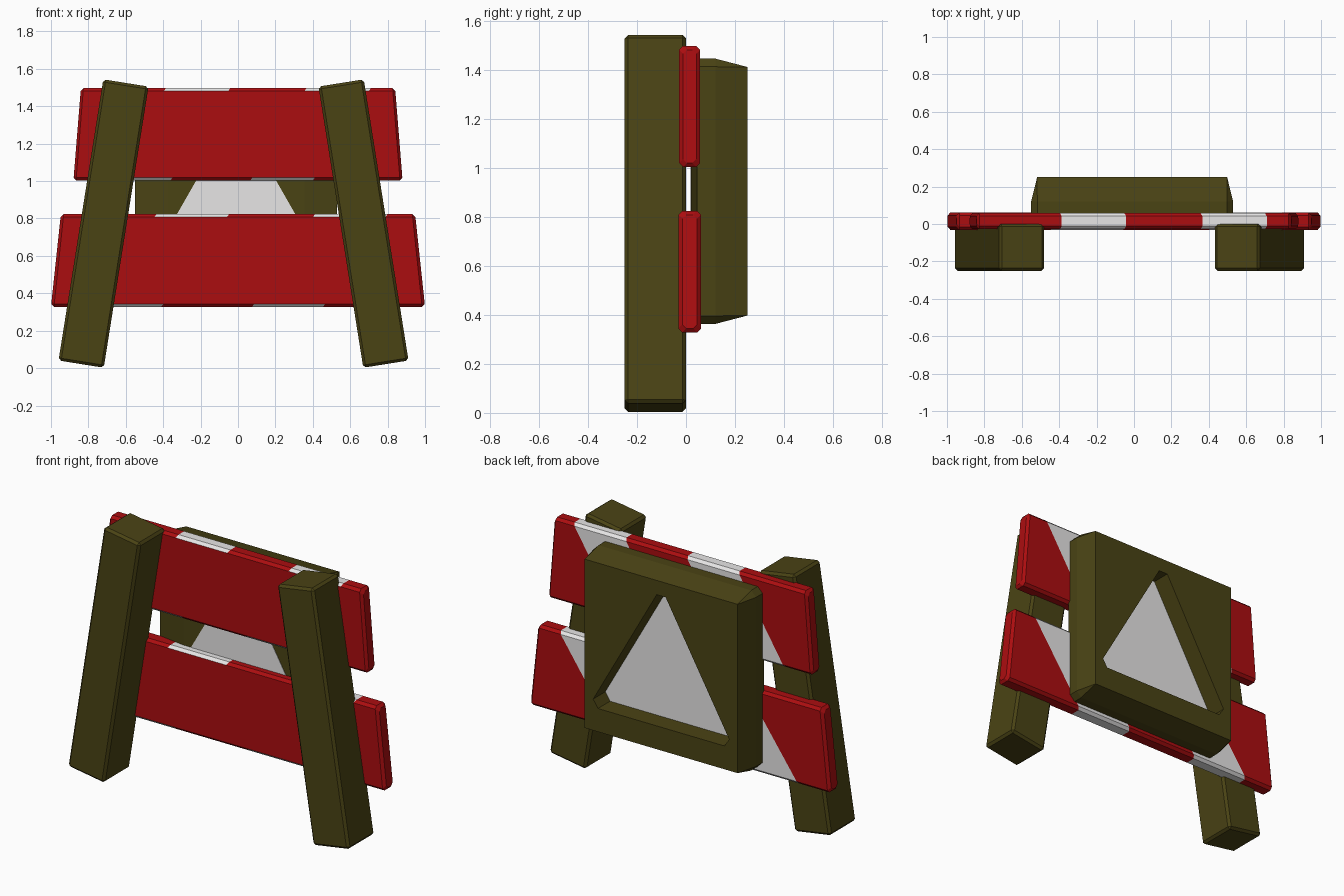
import bpy, bmesh, math
from mathutils import Matrix

if "Cube" in bpy.data.objects:
    bpy.data.objects.remove(bpy.data.objects["Cube"])


def material(name, rgb):
    m = bpy.data.materials.new(name)
    m.diffuse_color = (*rgb, 1)
    m.use_nodes = True
    m.node_tree.nodes["Principled BSDF"].inputs["Base Color"].default_value = m.diffuse_color
    return m


RED = material("red paint", (0.41, 0.004, 0.005))
WHITE = material("white paint", (0.8, 0.79, 0.79))
OLIVE = material("dark olive", (0.068, 0.056, 0.007))


def finish(name, bm, *mats):
    bmesh.ops.remove_doubles(bm, verts=bm.verts, dist=0.0005)
    bmesh.ops.recalc_face_normals(bm, faces=bm.faces)
    me = bpy.data.meshes.new(name)
    bm.to_mesh(me)
    bm.free()
    for m in mats:
        me.materials.append(m)
    ob = bpy.data.objects.new(name, me)
    bpy.context.collection.objects.link(ob)
    return ob


def loft(bm, rings):
    """Skin a list of equal-length point rings, cap both ends.
    Returns (segment, side, face) for each side face."""
    vs = [[bm.verts.new(p) for p in r] for r in rings]
    n = len(vs[0])
    out = []
    for i in range(len(vs) - 1):
        for j in range(n):
            k = (j + 1) % n
            out.append((i, j, bm.faces.new((vs[i][j], vs[i][k], vs[i + 1][k], vs[i + 1][j]))))
    bm.faces.new(vs[0])
    bm.faces.new(vs[-1][::-1])
    return out


# Legs: tilted bevelled posts
def leg(name, x, tilt):
    bm = bmesh.new()
    bmesh.ops.create_cube(bm, size=1)
    bmesh.ops.scale(bm, vec=(0.245, 0.25, 1.522), verts=bm.verts)
    bmesh.ops.bevel(bm, geom=bm.edges[:], offset=0.014, segments=1, affect='EDGES')
    bmesh.ops.transform(bm, verts=bm.verts, matrix=Matrix.Translation((x, -0.125, 0.773))
                        @ Matrix.Rotation(math.radians(tilt), 4, 'Y'))
    finish(name, bm, OLIVE)


leg("left_leg", -0.719, 9.05)
leg("right_leg", 0.671, -9.05)

# Planks: chamfered section swept along x, striped everywhere but the front face
STRIPE_TOP = (-0.46, -0.05, 0.435, 0.845)
STRIPE_BOTTOM = (-0.79, -0.41, 0.075, 0.455)


def plank(name, z0, z1, half0, half1, y0, y1, b=0.016):
    def section(d):
        # d shrinks the section for the end bevels
        a, c, e, f = y0 + d, y1 - d, z0 + d, z1 - d
        return [(a, e + b), (a, f - b), (a + b, f), (c - b, f),
                (c, f - b), (c, e + b), (c - b, e), (a + b, e)]

    def ring(u0, u1, d=0):
        pts = []
        for y, z in section(d):
            t = (z - z0) / (z1 - z0)
            pts.append(((u0 + (u1 - u0) * t) * (half0 + (half1 - half0) * t), y, z))
        return pts

    e = 1 - b
    rings = [ring(-1, -1, b), ring(-e, -e)]
    rings += [ring(lo, hi) for lo, hi in zip(STRIPE_BOTTOM, STRIPE_TOP)]
    rings += [ring(e, e), ring(1, 1, b)]
    bm = bmesh.new()
    for i, j, f in loft(bm, rings):
        f.material_index = int(i in (2, 4) and j != 0)   # side 0 is the front
    finish(name, bm, RED, WHITE)


plank("upper_plank", 1.003, 1.497, 0.88, 0.84, -0.028, 0.058)
plank("lower_plank", 0.328, 0.824, 1.0, 0.947, -0.031, 0.061)


# Sign box behind the planks
CX, CZ = -0.01, 0.904


def octagon(y, hx, hz, c):
    return [(CX + sx * (hx - (c if a else 0)), y, CZ + sz * (hz - (0 if a else c)))
            for sx, sz, a in ((-1, -1, 0), (-1, 1, 0), (-1, 1, 1), (1, 1, 1),
                              (1, 1, 0), (1, -1, 0), (1, -1, 1), (-1, -1, 1))]


bm = bmesh.new()
loft(bm, [octagon(0.02, 0.365, 0.37, 0), octagon(0.045, 0.54, 0.541, 0.033),
          octagon(0.12, 0.54, 0.541, 0.033), octagon(0.25, 0.508, 0.507, 0)])
sign = finish("sign_box", bm, OLIVE)

# Blunt-cornered triangle: recess cutter and white panel
HALF = [(0.03, 1.325), (0.452, 0.585), (0.42, 0.537)]
TRI = HALF + [(-x, z) for x, z in reversed(HALF)]


def triangle(name, y0, y1, mat):
    bm = bmesh.new()
    loft(bm, [[(CX + x, y, z) for x, z in TRI] for y in (y0, y1)])
    return finish(name, bm, mat)


cutter = triangle("recess_cutter", -0.1, 0.4, OLIVE)
cutter.hide_render = True
mod = sign.modifiers.new("recess", 'BOOLEAN')
mod.operation = 'DIFFERENCE'
mod.solver = 'EXACT'
mod.object = cutter
bpy.context.view_layer.objects.active = sign
bpy.ops.object.modifier_apply(modifier=mod.name)
bpy.data.objects.remove(cutter)

triangle("white_triangle_panel", 0.018, 0.135, WHITE)
